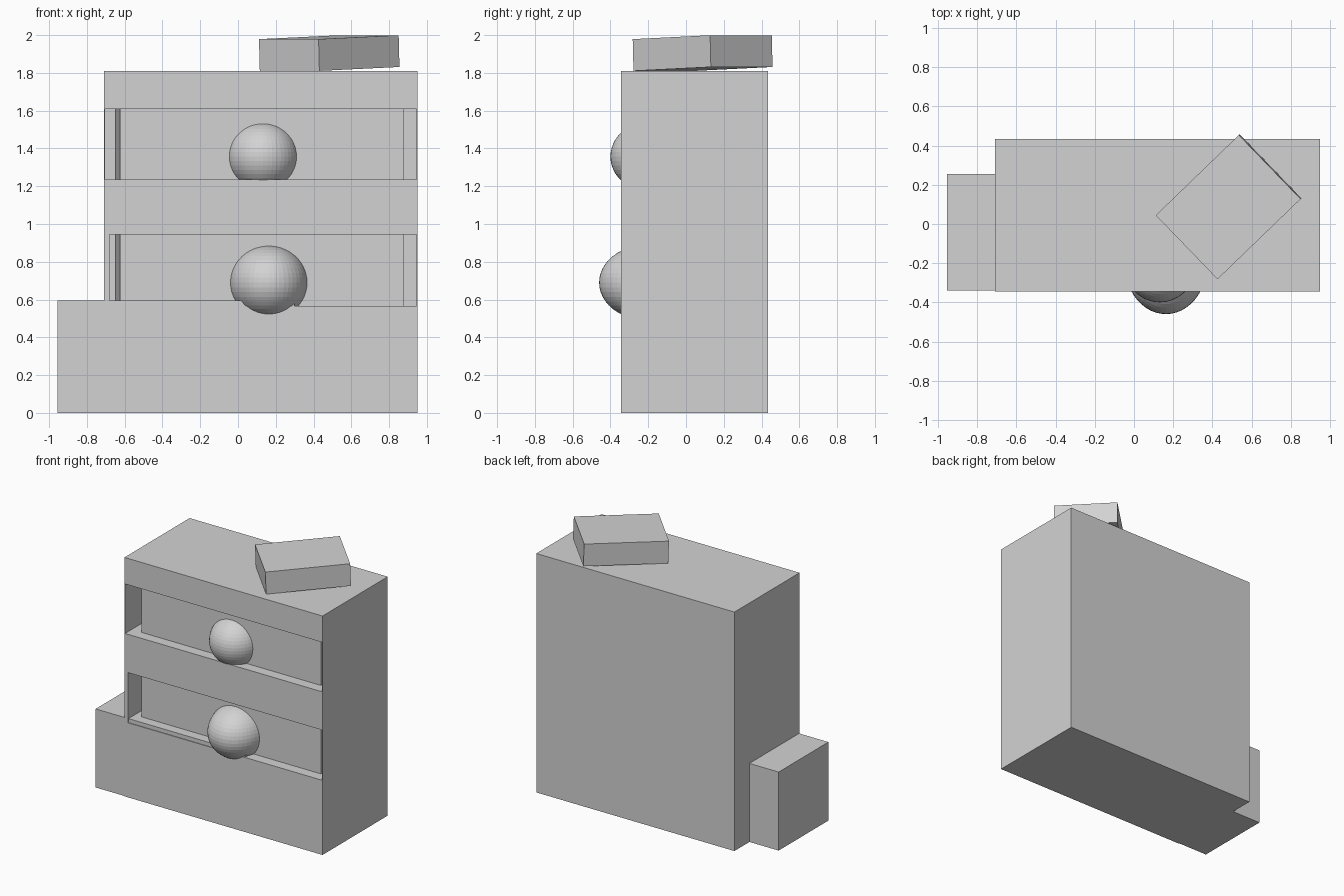
import bpy
import bmesh
from math import radians
from mathutils import Matrix, Vector

cube = bpy.data.objects.get("Cube")
if cube:
    bpy.data.objects.remove(cube, do_unlink=True)

grey = bpy.data.materials.new("light_grey")
grey.use_nodes = True
colour = (0.65, 0.65, 0.65, 1)
grey.diffuse_color = colour
grey.node_tree.nodes["Principled BSDF"].inputs["Base Color"].default_value = colour


def finish(name, bm):
    mesh = bpy.data.meshes.new(name)
    bm.to_mesh(mesh)
    bm.free()
    mesh.materials.append(grey)
    obj = bpy.data.objects.new(name, mesh)
    bpy.context.collection.objects.link(obj)
    return obj


def box(name, low, high, flare=0):
    """Box between two corners; flare widens the back of its right side."""
    low, high = Vector(low), Vector(high)
    bm = bmesh.new()
    bmesh.ops.create_cube(bm, size=1)
    bmesh.ops.scale(bm, vec=high - low, verts=bm.verts)
    bmesh.ops.translate(bm, vec=(low + high) / 2, verts=bm.verts)
    for v in bm.verts:
        if v.co.x < 0 and v.co.y > 0:
            v.co.x -= flare
    return finish(name, bm)


def knob(name, centre, radii):
    bm = bmesh.new()
    bmesh.ops.create_uvsphere(bm, u_segments=48, v_segments=24, radius=1)
    bmesh.ops.scale(bm, vec=radii, verts=bm.verts)
    bmesh.ops.translate(bm, vec=centre, verts=bm.verts)
    return finish(name, bm)


# Cabinet with two deep drawer openings
cabinet = box("cabinet", (-0.71, -0.345, 0), (0.95, 0.435, 1.81))
openings = {"upper": (-0.705, 1.235, 1.61), "lower": (-0.68, 0.565, 0.945)}
for level, (left, bottom, top) in openings.items():
    cutter = box(level + "_opening_cutter", (left, -0.5, bottom), (0.945, 0.4, top))
    cutter.hide_render = True
    cutter.hide_set(True)
    cut = cabinet.modifiers.new(level + "_opening", "BOOLEAN")
    cut.operation = "DIFFERENCE"
    cut.solver = "EXACT"
    cut.object = cutter

    # Recessed drawer, reaching slightly past the opening above and below
    box(level + "_drawer", (-0.625, -0.265, bottom - 0.02), (0.88, 0.3, top + 0.02), 0.025)

# Apply the cuts and drop the cutters
bpy.context.view_layer.update()
cut_mesh = bpy.data.meshes.new_from_object(
    cabinet.evaluated_get(bpy.context.evaluated_depsgraph_get()))
cabinet.modifiers.clear()
cabinet.data = cut_mesh
for level in openings:
    bpy.data.objects.remove(bpy.data.objects[level + "_opening_cutter"], do_unlink=True)

# Round drawer knobs
knob("upper_knob", (0.132, -0.194, 1.357), (0.19, 0.206, 0.185))
knob("lower_knob", (0.163, -0.212, 0.69), (0.208, 0.248, 0.198))

# Low side box, running into the lower drawer opening
box("side_box", (-0.955, -0.34, 0), (0.3, 0.255, 0.595))

# Slightly tilted box lying on top
top_box = box("top_box", (-0.295, -0.227, -0.084), (0.295, 0.227, 0.084))
top_box.matrix_world = (Matrix.Translation((0.483, 0.088, 1.905))
                        @ Matrix.Rotation(radians(44), 4, "Z")
                        @ Matrix.Rotation(radians(-2), 4, "Y"))
